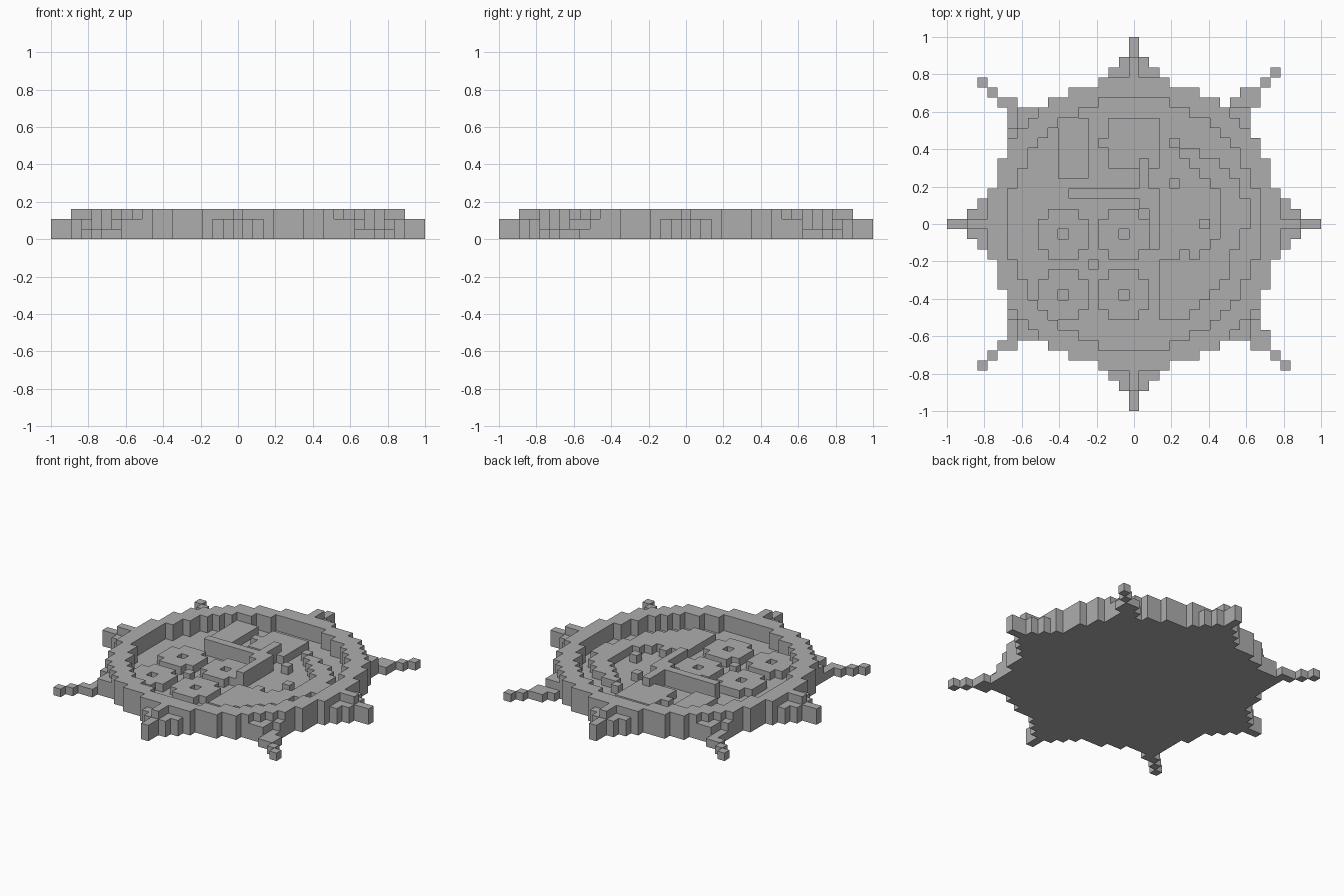
import bpy, bmesh
from math import hypot

if "Cube" in bpy.data.objects:
    bpy.data.objects.remove(bpy.data.objects["Cube"], do_unlink=True)

U = 2 / 37  # edge of one block

stone = bpy.data.materials.new("stone_grey")
stone.use_nodes = True
stone.diffuse_color = (0.42, 0.42, 0.42, 1)
stone.node_tree.nodes["Principled BSDF"].inputs["Base Color"].default_value = stone.diffuse_color


def block_part(name, cells, low, high):
    """Raise a set of grid cells from level low to level high."""
    bm = bmesh.new()
    for x, y in cells:
        corners = [(x - .5, y - .5), (x + .5, y - .5), (x + .5, y + .5), (x - .5, y + .5)]
        bm.faces.new([bm.verts.new((a * U, b * U, low * U)) for a, b in corners])
    bmesh.ops.remove_doubles(bm, verts=bm.verts, dist=U / 100)
    grown = bmesh.ops.extrude_face_region(bm, geom=bm.faces[:], use_keep_orig=True)
    tops = [g for g in grown["geom"] if isinstance(g, bmesh.types.BMVert)]
    bmesh.ops.translate(bm, verts=tops, vec=(0, 0, (high - low) * U))
    bmesh.ops.recalc_face_normals(bm, faces=bm.faces)
    if low > 0:  # resting parts need no underside
        hidden = [f for f in bm.faces if f.normal.z < -.5]
        bmesh.ops.delete(bm, geom=hidden, context="FACES")
    mesh = bpy.data.meshes.new(name)
    bm.to_mesh(mesh)
    bm.free()
    mesh.materials.append(stone)
    ob = bpy.data.objects.new(name, mesh)
    bpy.context.collection.objects.link(ob)


def rect(x0, x1, y0, y1):
    return {(x, y) for x in range(x0, x1 + 1) for y in range(y0, y1 + 1)}


def disc(cx, cy, r):
    return {(x, y) for x, y in grid if hypot(x - cx, y - cy) < r}


grid = rect(-18, 18, -18, 18)

# Stepped silhouette: half width of each row beyond the central square
steps = {12: 8, 13: 6, 14: 3, 15: 2, 16: 1, 17: 0, 18: 0}
body = rect(-12, 12, -11, 11) - rect(12, 12, 9, 11)
for d, w in steps.items():
    for t in range(-w, w + 1):
        body |= {(t, d), (t, -d), (d, t), (-d, t)}

# Diagonal arms at the corners
arms = {(14, 15), (13, 14), (12, 13), (11, 13)} | rect(10, 12, 12, 12)
arms |= {(15, -14), (14, -13), (13, -12), (12, -12), (13, -11)}
arms |= {(-15, s * 14) for s in (1, -1)} | {(-14, s * 13) for s in (1, -1)}
arms |= {(x, s * 12) for x in (-13, -12) for s in (1, -1)}

block_part("base_plate", body | arms, 0, 1)


def is_corner(x, y):
    return min(abs(x), abs(y)) >= 9


def is_point(x, y):
    far, near = max(abs(x), abs(y)), min(abs(x), abs(y))
    return far >= 17 or (far >= 15 and near > 0)


# Raised rim with lower points and corner steps
floor = disc(0, 0, 12.4)
rim = body - floor
points = {c for c in rim if is_point(*c)}
corners = {c for c in rim if is_corner(*c) and hypot(*c) > 14.6}
block_part("rim", rim - points - corners, 1, 3)
block_part("rim_points", points, 1, 2)
block_part("corner_steps", {c for c in corners if hypot(*c) < 15.6}, 1, 2)

# Four rounded medallions with a pit in the middle
for cx in (-7, -1):
    for cy in (-1, -7):
        ring = disc(cx, cy, 2.7) - {(cx, cy)}
        block_part("medallion", ring & floor, 1, 2)
block_part("medallion_centre_stud", {(-4, -4)}, 1, 2)

# Dividing walls between the fields
walls = rect(-6, 0, 3, 3) | rect(1, 1, 2, 6) | rect(2, 2, -2, 3)
block_part("divider_walls", walls & floor, 1, 3)

# Upper field: block and round figure
block_part("upper_block", rect(-7, -5, 5, 10) & floor, 1, 2)
block_part("upper_round", disc(0, 8, 2.9) | {(-3, 8)}, 1, 2)

# Right field: crescent and loose studs
crescent = disc(5, 1, 6.3) - disc(3, 1, 5.4)
crescent = {c for c in crescent if c[0] > 4} & floor
block_part("right_crescent", crescent, 1, 2)
block_part("right_studs", {(7, 0), (7, 6), (4, 4), (5, -3), (4, 8)} - crescent, 1, 2)

# Lower right field: stepped panel
panel = {(x, y) for x, y in rect(3, 9, -9, -4) if x - y < 15}
block_part("lower_panel", panel & floor, 1, 2)
